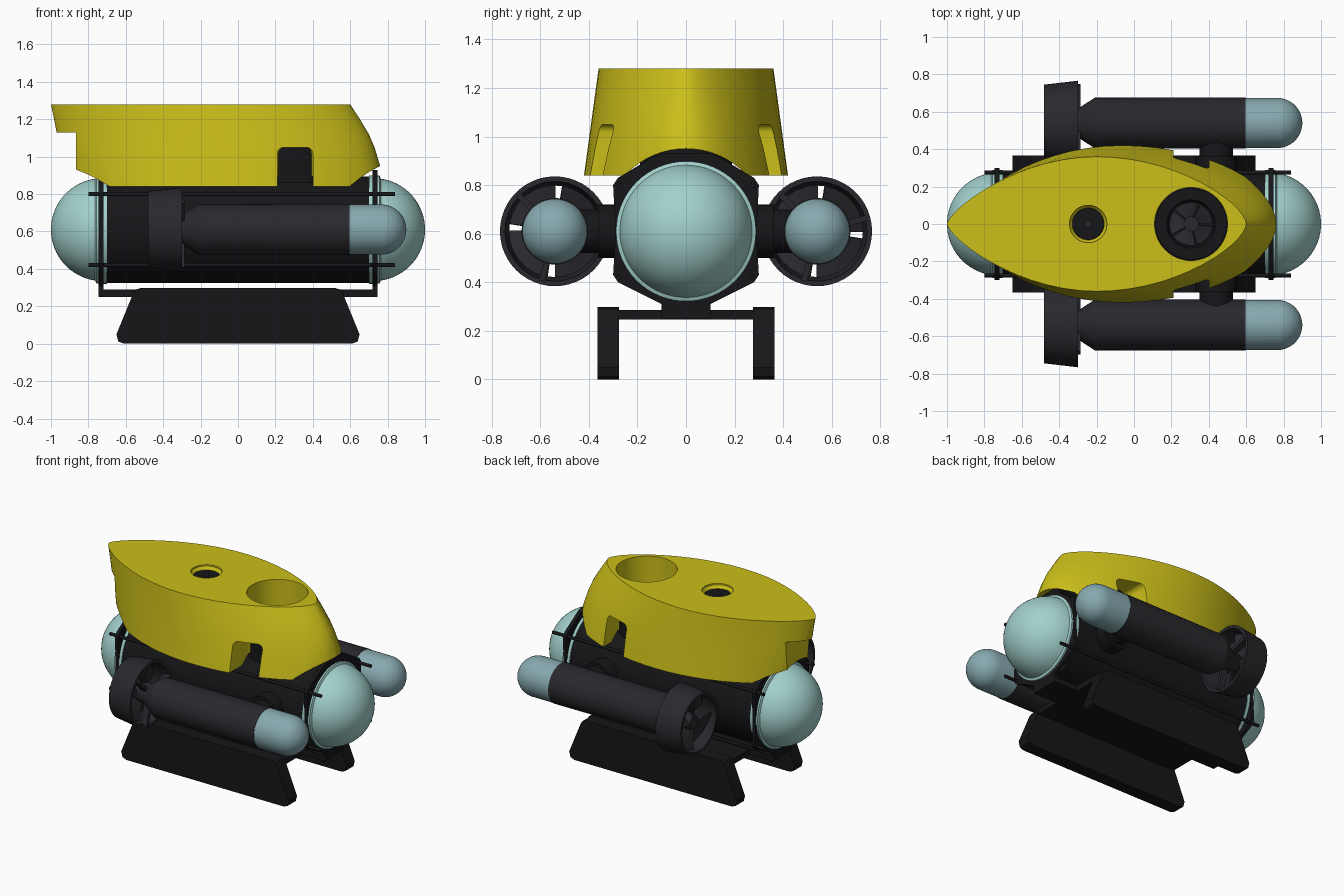
import bpy, bmesh, math
from mathutils import Matrix, Vector

if "Cube" in bpy.data.objects:
    bpy.data.objects.remove(bpy.data.objects["Cube"])


def material(name, col):
    m = bpy.data.materials.new(name)
    m.diffuse_color = (*col, 1)
    m.use_nodes = True
    m.node_tree.nodes["Principled BSDF"].inputs["Base Color"].default_value = m.diffuse_color
    return m


YELLOW = material("yellow_foam", (0.60, 0.52, 0.01))
GLASS = material("pale_teal", (0.36, 0.63, 0.60))
LAMP = material("dull_teal", (0.24, 0.40, 0.43))
BLACK = material("black", (0.008, 0.008, 0.01))
DARK = material("charcoal", (0.022, 0.021, 0.026))
AXES = {'X': Matrix.Rotation(math.pi / 2, 4, 'Y'),
        'Y': Matrix.Rotation(-math.pi / 2, 4, 'X'),
        'Z': Matrix.Identity(4)}


def finish(name, bm, mat):
    bmesh.ops.recalc_face_normals(bm, faces=bm.faces)
    me = bpy.data.meshes.new(name)
    bm.to_mesh(me)
    bm.free()
    if mat:
        me.materials.append(mat)
    ob = bpy.data.objects.new(name, me)
    bpy.context.collection.objects.link(ob)
    return ob


def lathe(name, profile, axis, loc, mat, seg=48, closed=False):
    """Revolve (along, radius) points about an axis."""
    bm = bmesh.new()
    vs = [bm.verts.new((r, 0, a)) for a, r in profile]
    es = [bm.edges.new(p) for p in zip(vs, vs[1:])]
    if closed:
        es.append(bm.edges.new((vs[-1], vs[0])))
    bmesh.ops.spin(bm, geom=vs + es, cent=(0, 0, 0), axis=(0, 0, 1),
                   angle=2 * math.pi, steps=seg)
    bmesh.ops.remove_doubles(bm, verts=bm.verts, dist=1e-5)
    bm.transform(Matrix.Translation(loc) @ AXES[axis])
    return finish(name, bm, mat)


def rod(name, a, b, r, axis, loc, mat, seg=32):
    return lathe(name, [(a, 0), (a, r), (b, r), (b, 0)], axis, loc, mat, seg)


def prism(name, pts, to3d, offset, mat):
    """Extrude a flat outline by an offset vector."""
    bm = bmesh.new()
    f = bm.faces.new([bm.verts.new(to3d(*p)) for p in pts])
    ext = bmesh.ops.extrude_face_region(bm, geom=[f])
    bmesh.ops.translate(bm, vec=offset,
                        verts=[g for g in ext['geom'] if isinstance(g, bmesh.types.BMVert)])
    return finish(name, bm, mat)


def box(name, lo, hi, mat, bevel=0):
    bm = bmesh.new()
    bmesh.ops.create_cube(bm, size=1)
    lo, hi = Vector(lo), Vector(hi)
    bm.transform(Matrix.Translation((lo + hi) / 2) @ Matrix.Diagonal((*(hi - lo), 1)))
    if bevel:
        bmesh.ops.bevel(bm, geom=bm.edges[:], offset=bevel, segments=4,
                        profile=0.5, affect='EDGES')
    return finish(name, bm, mat)


def bake(ob):
    """Apply an object's modifiers."""
    bpy.context.view_layer.update()
    dg = bpy.context.evaluated_depsgraph_get()
    me = bpy.data.meshes.new_from_object(ob.evaluated_get(dg))
    ob.modifiers.clear()
    ob.data = me


def propeller(name, blades, r0, r1, pitch, axis, loc, mat):
    bm = bmesh.new()
    for k in range(blades):
        rows = []
        for i in range(7):
            t = i / 6
            a = (k + 0.9 * t) * 2 * math.pi / blades
            rows.append([bm.verts.new((r * math.cos(a), r * math.sin(a), pitch * (t - 0.5)))
                         for r in (r0, (r0 + r1) / 2, r1)])
        for p, q in zip(rows, rows[1:]):
            for j in range(2):
                bm.faces.new((p[j], q[j], q[j + 1], p[j + 1]))
    bm.transform(Matrix.Translation(loc) @ AXES[axis])
    ob = finish(name, bm, mat)
    ob.modifiers.new("thick", 'SOLIDIFY').thickness = 0.008
    bake(ob)


def arc(c, r, a0, a1, n):
    return [(c + r * math.sin(math.radians(a0 + (a1 - a0) * i / n)),
             r * math.cos(math.radians(a0 + (a1 - a0) * i / n))) for i in range(n + 1)]


# Main pressure hull, end plates and glass domes
AX = (0, 0, 0.61)
rod("hull", -0.70, 0.70, 0.285, 'X', AX, BLACK, 64)
half = [(0.10, 0.25), (0.10, 0.31), (0.28, 0.40), (0.30, 0.43), (0.29, 0.60),
        (0.30, 0.80), (0.28, 0.83), (0.13, 0.92), (0.10, 0.93)]
plate = half + [(-y, z) for y, z in reversed(half)]
for s, end in ((1, "front"), (-1, "rear")):
    prism(end + "_end_plate", plate, lambda y, z: (s * 0.72, y, z), (s * 0.025, 0, 0), BLACK)
    rod(end + "_flange", s * 0.70, s * 0.72, 0.29, 'X', AX, GLASS, 64)
    dome = [(s * a, r) for a, r in [(0.745, 0.0), (0.745, 0.288), (0.757, 0.288)]
            + arc(0.725, 0.275, 8, 90, 16)]
    dome[-1] = (s * 1.0, 0)
    lathe(end + "_dome", dome, 'X', AX, GLASS, 64)

# Tie rods along the hull
for y in (-0.275, 0.275):
    for z in (0.42, 0.80):
        rod("tie_rod", -0.80, 0.84, 0.011, 'X', (0, y, z), BLACK, 12)

# Belly rail, cross plate and landing skids
box("belly_rail", (-0.72, -0.10, 0.25), (0.72, 0.10, 0.29), BLACK)
box("cross_plate", (-0.56, -0.28, 0.247), (0.56, 0.28, 0.285), BLACK)
skid = [(-0.61, 0), (0.61, 0), (0.64, 0.012), (0.65, 0.05), (0.56, 0.27), (0.545, 0.29),
        (0.52, 0.298), (-0.52, 0.298), (-0.545, 0.29), (-0.56, 0.27), (-0.65, 0.05),
        (-0.64, 0.012)]
for s, side in ((1, "left"), (-1, "right")):
    prism(side + "_skid", skid, lambda x, z: (x, s * 0.275, z), (0, s * 0.09, 0), BLACK)

    # Side thruster: arm, motor body, teal nose, duct, struts, propeller
    c = (0, s * 0.54, 0.61)
    rod(side + "_arm", 0, s * 0.46, 0.09, 'Y', (0.44, 0, 0.61), BLACK)
    rod(side + "_arm_collar", s * 0.26, s * 0.36, 0.11, 'Y', (0.44, 0, 0.61), BLACK)
    lathe(side + "_thruster_body", [(-0.44, 0), (-0.44, 0.045), (-0.30, 0.075), (-0.28, 0.09),
          (-0.21, 0.135), (0.595, 0.137), (0.595, 0)], 'X', c, DARK)
    nose = [(0.595, 0), (0.595, 0.134)] + arc(0.766, 0.134, 0, 90, 12)
    nose[-1] = (0.90, 0)
    lathe(side + "_thruster_nose", nose, 'X', c, LAMP)
    lathe(side + "_duct", [(-0.48, 0.188), (-0.48, 0.205), (-0.30, 0.226), (-0.30, 0.205)],
          'X', c, DARK, closed=True)
    propeller(side + "_propeller", 4, 0.03, 0.19, 0.07, 'X', (-0.40, c[1], 0.61), DARK)
    for a in (45, 165, 285):
        strut = box(side + "_strut", (-0.33, -0.012, 0.05), (-0.285, 0.012, 0.212), DARK)
        strut.data.transform(Matrix.Translation(c) @ Matrix.Rotation(math.radians(a), 4, 'X'))

# Yellow float: lens-shaped rings lofted upward
levels = [(0.84, -0.90, 0.77), (0.95, -0.93, 0.76), (1.05, -0.953, 0.73),
          (1.12, -0.968, 0.70), (1.20, -0.983, 0.652), (1.28, -1.0, 0.60)]
bm = bmesh.new()
rings, N = [], 28
for z, x0, x1 in levels:
    t = (z - 0.84) / 0.44
    w = 0.42 - 0.06 * t
    side = []
    for i in range(N + 1):
        u = (1 - math.cos(math.pi * i / N)) / 2
        p = 0.55 + 0.15 * t if u < 0.5 else 0.45 + 0.17 * t
        y = w * max(0.0, math.sin(math.pi * u)) ** p if 0 < i < N else 0
        side.append((x0 + (x1 - x0) * u, y))
    loop = side + [(x, -y) for x, y in side[-2:0:-1]]
    rings.append([bm.verts.new((x, y, z)) for x, y in loop])
for a, b in zip(rings, rings[1:]):
    for i in range(len(a)):
        j = (i + 1) % len(a)
        bm.faces.new((a[i], a[j], b[j], b[i]))
bm.faces.new(rings[0])
bm.faces.new(rings[-1])
shell = finish("float", bm, YELLOW)

# Cutters: hull saddle, thruster well, small port, tail step, side notches
WELL, PORT = (0.305, 0, 0), (-0.245, 0, 0)
cutters = [rod("saddle_cut", -1.2, 1.2, 0.34, 'X', AX, YELLOW, 64),
           rod("well_cut", 0.80, 1.4, 0.195, 'Z', WELL, YELLOW, 64),
           lathe("port_cut", [(0.8, 0), (0.8, 0.085), (1.25, 0.085), (1.27, 0.1), (1.4, 0.1),
                              (1.4, 0)], 'Z', PORT, YELLOW, 40),
           box("tail_cut", (-1.2, -0.3, 0.7), (-0.865, 0.3, 1.13), YELLOW)]
for s in (1, -1):
    ys = sorted((s * 0.16, s * 0.6))
    cutters.append(box("notch_cut", (0.21, ys[0], 0.6), (0.40, ys[1], 1.05), YELLOW, 0.035))
for cut in cutters:
    cut.hide_render = True
    m = shell.modifiers.new("cut", 'BOOLEAN')
    m.operation, m.object, m.solver = 'DIFFERENCE', cut, 'EXACT'
bake(shell)
for cut in cutters:
    bpy.data.objects.remove(cut)

# Vertical thruster in the well and plug in the port
lathe("well_tube", [(0.86, 0), (0.86, 0.19), (1.06, 0.19), (1.06, 0.13), (1.03, 0.12),
                    (1.03, 0)], 'Z', WELL, BLACK)
rod("well_hub", 1.02, 1.11, 0.04, 'Z', WELL, DARK)
propeller("well_propeller", 5, 0.03, 0.115, 0.03, 'Z', (0.305, 0, 1.065), DARK)
rod("port_plug", 0.86, 1.25, 0.084, 'Z', PORT, BLACK)
rod("port_stud", 1.24, 1.26, 0.018, 'Z', PORT, DARK, 16)

# Smooth shading with crisp edges
bpy.ops.object.select_all(action='DESELECT')
for ob in bpy.context.scene.objects:
    ob.select_set(True)
    bpy.context.view_layer.objects.active = ob
bpy.ops.object.shade_smooth_by_angle(angle=math.radians(32))
